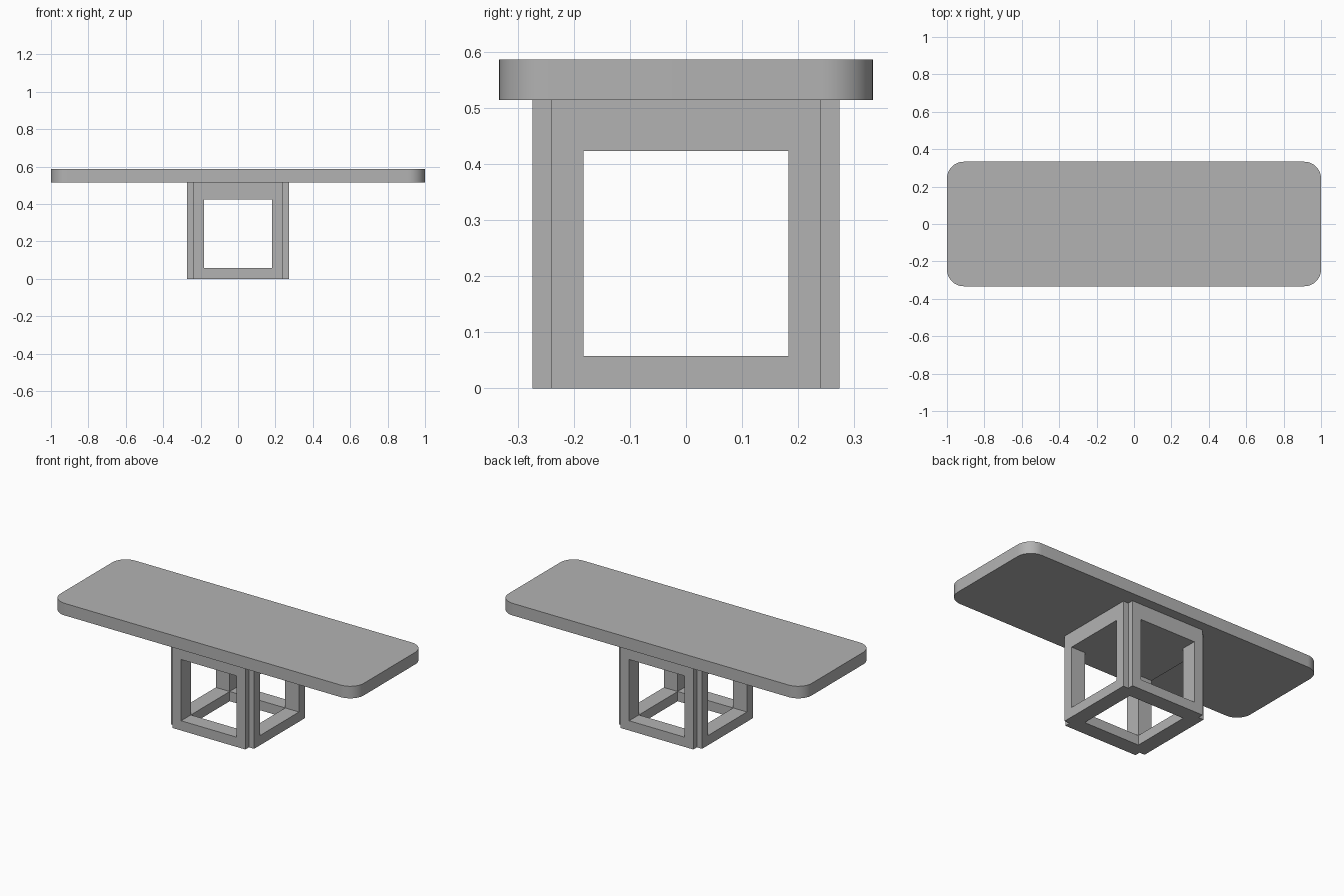
import bpy
import bmesh
import math

cube = bpy.data.objects.get("Cube")
if cube:
    bpy.data.objects.remove(cube)

grey = bpy.data.materials.new("plain grey")
grey.use_nodes = True
colour = (0.45, 0.45, 0.45, 1)
grey.diffuse_color = colour
grey.node_tree.nodes["Principled BSDF"].inputs["Base Color"].default_value = colour


def prism(name, outline, z0, z1):
    """Extrude a flat outline from z0 up to z1."""
    bm = bmesh.new()
    face = bm.faces.new([bm.verts.new((x, y, z0)) for x, y in outline])
    top = bmesh.ops.extrude_face_region(bm, geom=[face])["geom"]
    for v in top:
        if isinstance(v, bmesh.types.BMVert):
            v.co.z = z1
    bmesh.ops.recalc_face_normals(bm, faces=bm.faces)
    mesh = bpy.data.meshes.new(name)
    bm.to_mesh(mesh)
    bm.free()
    obj = bpy.data.objects.new(name, mesh)
    bpy.context.collection.objects.link(obj)
    mesh.materials.append(grey)
    return obj


def box(name, hx, hy, z0, z1):
    return prism(name, [(-hx, -hy), (hx, -hy), (hx, hy), (-hx, hy)], z0, z1)


# Tabletop with rounded corners
HX, HY, R, STEPS = 1.0, 0.333, 0.09, 12
corners = [(1, 1), (-1, 1), (-1, -1), (1, -1)]
outline = []
for i, (sx, sy) in enumerate(corners):
    for k in range(STEPS + 1):
        a = (i + k / STEPS) * math.pi / 2
        outline.append((sx * (HX - R) + R * math.cos(a),
                        sy * (HY - R) + R * math.sin(a)))
table = prism("tabletop", outline, 0.514, 0.586)
bpy.ops.object.select_all(action="DESELECT")
table.select_set(True)
bpy.context.view_layer.objects.active = table
bpy.ops.object.shade_smooth_by_angle(angle=math.radians(30))

# Open cube base: block with notched corners and window openings
OUT, NOTCH, IN = 0.274, 0.24, 0.183
LOW, HIGH, TOP = 0.058, 0.423, 0.514
plan = []
for i in range(4):
    c, s = round(math.cos(i * math.pi / 2)), round(math.sin(i * math.pi / 2))
    for x, y in [(OUT, -NOTCH), (OUT, NOTCH), (NOTCH, NOTCH)]:
        plan.append((c * x - s * y, s * x + c * y))
base = prism("pedestal_frame", plan, 0, TOP)

# Cutters: through each pair of sides, and up through the floor
cutters = [box("side_cutter", 0.5, IN, LOW, HIGH),
           box("front_cutter", IN, 0.5, LOW, HIGH),
           box("floor_cutter", IN, IN, -0.1, HIGH)]
for cutter in cutters:
    cutter.hide_render = True
    cutter.hide_set(True)
    cut = base.modifiers.new(cutter.name, "BOOLEAN")
    cut.operation = "DIFFERENCE"
    cut.solver = "EXACT"
    cut.object = cutter
bpy.context.view_layer.objects.active = base
base.select_set(True)
for name in [m.name for m in base.modifiers]:
    bpy.ops.object.modifier_apply(modifier=name)
for cutter in cutters:
    bpy.data.objects.remove(cutter)
